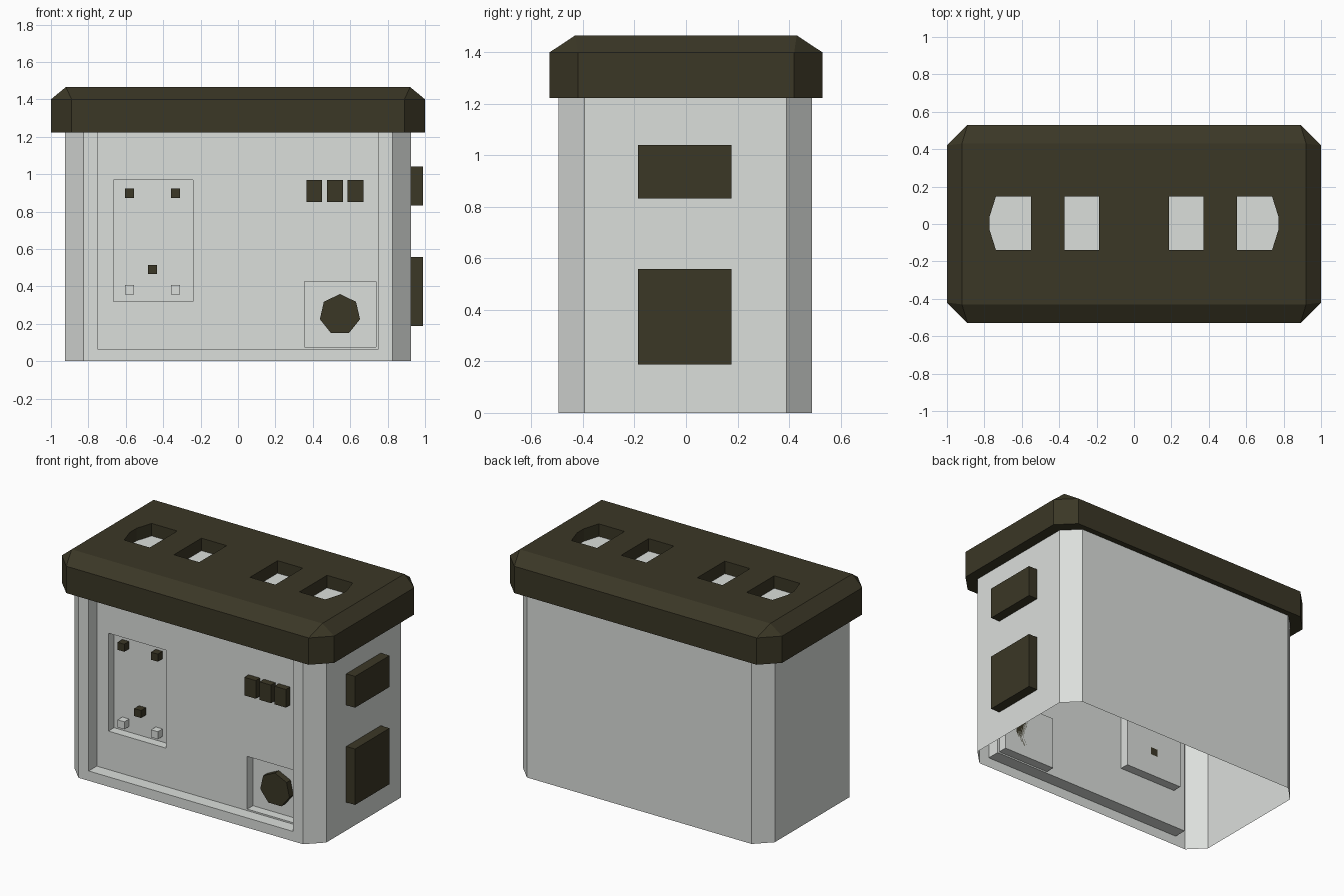
import bpy, bmesh, math

if "Cube" in bpy.data.objects:
    bpy.data.objects.remove(bpy.data.objects["Cube"])


def material(name, rgb):
    m = bpy.data.materials.new(name)
    m.diffuse_color = (*rgb, 1)
    m.use_nodes = True
    m.node_tree.nodes["Principled BSDF"].inputs["Base Color"].default_value = m.diffuse_color
    return m


LIGHT = material("pale grey", (0.71, 0.735, 0.71))
DARK = material("dark olive", (0.043, 0.038, 0.019))


def hull(name, points, mat):
    """Flat-faced convex solid around the given points."""
    bm = bmesh.new()
    for p in points:
        bm.verts.new(p)
    bmesh.ops.convex_hull(bm, input=bm.verts[:])
    bmesh.ops.dissolve_limit(bm, angle_limit=0.005, verts=bm.verts[:], edges=bm.edges[:])
    bmesh.ops.recalc_face_normals(bm, faces=bm.faces[:])
    me = bpy.data.meshes.new(name)
    bm.to_mesh(me)
    bm.free()
    me.materials.append(mat)
    ob = bpy.data.objects.new(name, me)
    bpy.context.collection.objects.link(ob)
    return ob


def box(name, x, y, z, mat):
    return hull(name, [(a, b, c) for a in x for b in y for c in z], mat)


def octagon(x, y0, y1, c, z):
    """Rectangle outline with chamfered corners at height z."""
    pts = []
    for s in (-1, 1):
        for y, d in ((y0, 1), (y1, -1)):
            pts += [(s * (x - c), y, z), (s * x, y + d * c, z)]
    return pts


def cut(ob, cutters):
    """Subtract the cutters in order, apply, and remove them."""
    for c in cutters:
        c.hide_render = True
        m = ob.modifiers.new("cut", 'BOOLEAN')
        m.operation, m.solver, m.object = 'DIFFERENCE', 'EXACT', c
    dg = bpy.context.evaluated_depsgraph_get()
    dg.update()
    me = bpy.data.meshes.new_from_object(ob.evaluated_get(dg))
    ob.modifiers.clear()
    ob.data = me
    for c in cutters:
        bpy.data.objects.remove(c)


# Body: chamfered shell with a recessed front and two deeper panels
TOP = 1.38
body = hull("body", octagon(0.925, -0.495, 0.49, 0.1, 0) + octagon(0.925, -0.495, 0.49, 0.1, TOP), LIGHT)
cut(body, [
    box("front_cut", (-0.75, 0.75), (-0.7, -0.41), (0.065, 1.315), LIGHT),
    box("panel_cut", (-0.665, -0.24), (-0.45, -0.35), (0.32, 0.97), LIGHT),
    box("knob_cut", (0.355, 0.737), (-0.45, -0.35), (0.075, 0.425), LIGHT),
])
# open underside
bm = bmesh.new()
bm.from_mesh(body.data)
bottom = [f for f in bm.faces if all(abs(v.co.z) < 1e-4 for v in f.verts)]
bmesh.ops.delete(bm, geom=bottom, context='FACES')
bm.to_mesh(body.data)
bm.free()

# Lid: bevelled cap fitting over the body, with four slots
lid = hull("lid", octagon(1.0, -0.53, 0.53, 0.11, 1.222) + octagon(1.0, -0.53, 0.53, 0.11, 1.40)
           + [(x, y, 1.466) for x in (-0.92, 0.92) for y in (-0.43, 0.43)], DARK)
cutters = [hull("lid_cavity", octagon(0.927, -0.497, 0.492, 0.1, 1.0)
                + octagon(0.927, -0.497, 0.492, 0.1, TOP + 0.003), DARK)]
for s in (-1, 1):
    cutters.append(box("inner_slot", (s * 0.187, s * 0.372), (-0.14, 0.148), (1.3, 1.6), DARK))
    outline = [(0.55, -0.14), (0.55, 0.148), (0.738, 0.148), (0.772, 0.04), (0.772, -0.032), (0.738, -0.14)]
    cutters.append(hull("outer_slot", [(s * x, y, z) for x, y in outline for z in (1.3, 1.6)], DARK))
cut(lid, cutters)

# Small pegs on the left panel
for x, z, mat in ((-0.58, 0.897, DARK), (-0.334, 0.897, DARK), (-0.457, 0.49, DARK),
                  (-0.58, 0.382, LIGHT), (-0.334, 0.382, LIGHT)):
    box("peg", (x - 0.025, x + 0.025), (-0.40, -0.35), (z - 0.025, z + 0.025), mat)

# Row of three buttons
for x in (0.407, 0.519, 0.628):
    box("button", (x - 0.042, x + 0.042), (-0.455, -0.41), (0.85, 0.97), DARK)

# Seven-sided knob
ring = [2 * math.pi * i / 7 for i in range(7)]
hull("knob", [(0.545 + 0.11 * math.sin(a), y, 0.249 + 0.11 * math.cos(a))
              for a in ring for y in (-0.392, -0.35)], DARK)

# Blocks on the right side
for name, z in (("lower_side_block", (0.187, 0.558)), ("upper_side_block", (0.832, 1.04))):
    box(name, (0.925, 0.99), (-0.186, 0.176), z, DARK)
